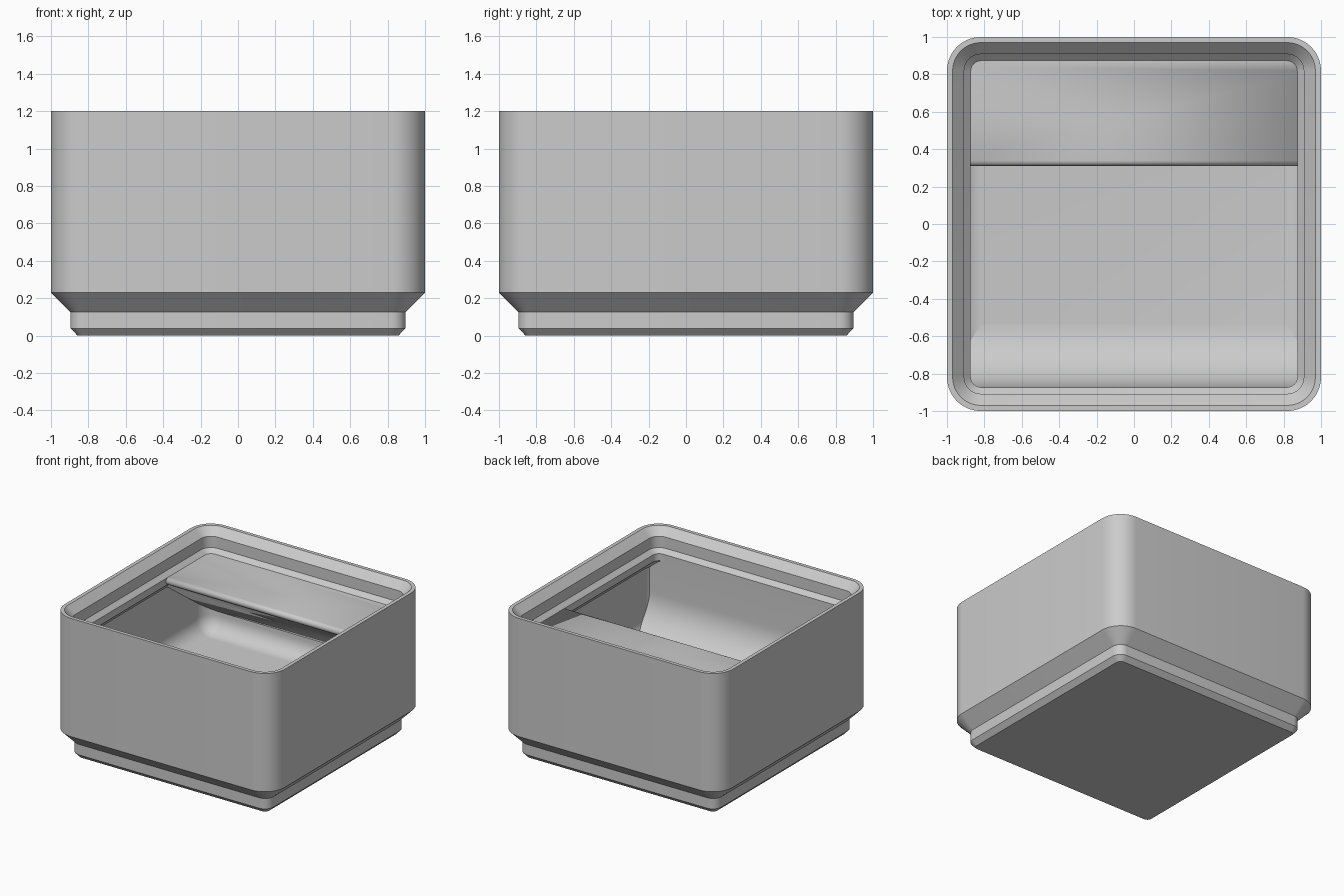
import bpy, bmesh, math

if "Cube" in bpy.data.objects:
    bpy.data.objects.remove(bpy.data.objects["Cube"])

grey = bpy.data.materials.new("plain grey")
grey.diffuse_color = (0.6, 0.6, 0.6, 1)
grey.use_nodes = True
grey.node_tree.nodes["Principled BSDF"].inputs["Base Color"].default_value = grey.diffuse_color


def finish(bm, name):
    bmesh.ops.recalc_face_normals(bm, faces=bm.faces)
    mesh = bpy.data.meshes.new(name)
    bm.to_mesh(mesh)
    bm.free()
    ob = bpy.data.objects.new(name, mesh)
    bpy.context.collection.objects.link(ob)
    mesh.materials.append(grey)
    bpy.ops.object.select_all(action='DESELECT')
    ob.select_set(True)
    bpy.context.view_layer.objects.active = ob
    bpy.ops.object.shade_smooth_by_angle(angle=math.radians(30))
    return ob


def rounded_loop(bm, half, r, z, n=10):
    """Ring of vertices around a rounded square."""
    ring = []
    for q in range(4):
        sx, sy = ((1, 1), (-1, 1), (-1, -1), (1, -1))[q]
        for i in range(n + 1):
            a = math.pi / 2 * (q + i / n)
            ring.append(bm.verts.new((sx * (half - r) + r * math.cos(a),
                                      sy * (half - r) + r * math.sin(a), z)))
    return ring


def stacked_solid(name, levels):
    """Skin rounded squares (half width, corner radius, height) and cap both ends."""
    bm = bmesh.new()
    rings = [rounded_loop(bm, *lv) for lv in levels]
    for a, b in zip(rings, rings[1:]):
        for i in range(len(a)):
            j = (i + 1) % len(a)
            bm.faces.new((a[i], a[j], b[j], b[i]))
    bm.faces.new(rings[0])
    bm.faces.new(rings[-1])
    return finish(bm, name)


def prism(name, profile, half):
    """Extrude a (y, z) profile across x."""
    bm = bmesh.new()
    face = bm.faces.new([bm.verts.new((-half, y, z)) for y, z in profile])
    new = bmesh.ops.extrude_face_region(bm, geom=[face])["geom"]
    bmesh.ops.translate(bm, vec=(2 * half, 0, 0),
                        verts=[v for v in new if isinstance(v, bmesh.types.BMVert)])
    return finish(bm, name)


def arc(cy, cz, r, a0, a1, n):
    return [(cy + r * math.cos(math.radians(a0 + (a1 - a0) * i / n)),
             cz + r * math.sin(math.radians(a0 + (a1 - a0) * i / n)) ) for i in range(n + 1)]


FLOOR, WALL, LIP = 0.337, 0.954, 0.873

# Bin: stepped foot, outer wall, stacking lip, cavity wall, filleted floor
foot = [(0.858, 0.039, 0), (0.896, 0.077, 0.039), (0.896, 0.077, 0.125), (1, 0.181, 0.229)]
lip = [(1, 0.181, 1.2), (0.97, 0.151, 1.2), (0.908, 0.089, 1.138), (0.908, 0.089, 1.046),
       (LIP, 0.055, 1.012), (LIP, 0.055, 0.954), (WALL, 0.136, 0.873)]
fillet = [(h, max(0.004, h - WALL + 0.136), z)
          for h, z in arc(WALL - 0.135, FLOOR + 0.135, 0.135, 0, -90, 8)]
stacked_solid("bin", foot + lip + fillet)

# Finger scoop along the front wall
scoop = arc(LIP * -1 + 0.337, FLOOR + 0.337, 0.337, 180, 270, 16)
prism("front_scoop", [(-0.92, 0.3), (-0.92, 1.0), (-LIP, 1.0)] + scoop + [(-0.536, 0.3)], 0.956)

# Label shelf at the back with a rounded nose and sloping underside
nose = arc(0.34, 0.983, 0.029, 90, 234, 8)
y0, z0 = nose[-1]
back = 0.98
shelf = prism("label_shelf",
              nose + [(back, z0 - (back - y0) * math.tan(math.radians(36))), (back, 1.012)], 0.98)

# Helper that trims the shelf to the rounded cavity
trim = stacked_solid("shelf_trim", [(0.957, 0.139, 0.2), (0.957, 0.139, 1.1)])
trim.hide_render = True
trim.hide_viewport = True
mod = shelf.modifiers.new("trim", 'BOOLEAN')
mod.operation = 'INTERSECT'
mod.object = trim
mod.solver = 'EXACT'
